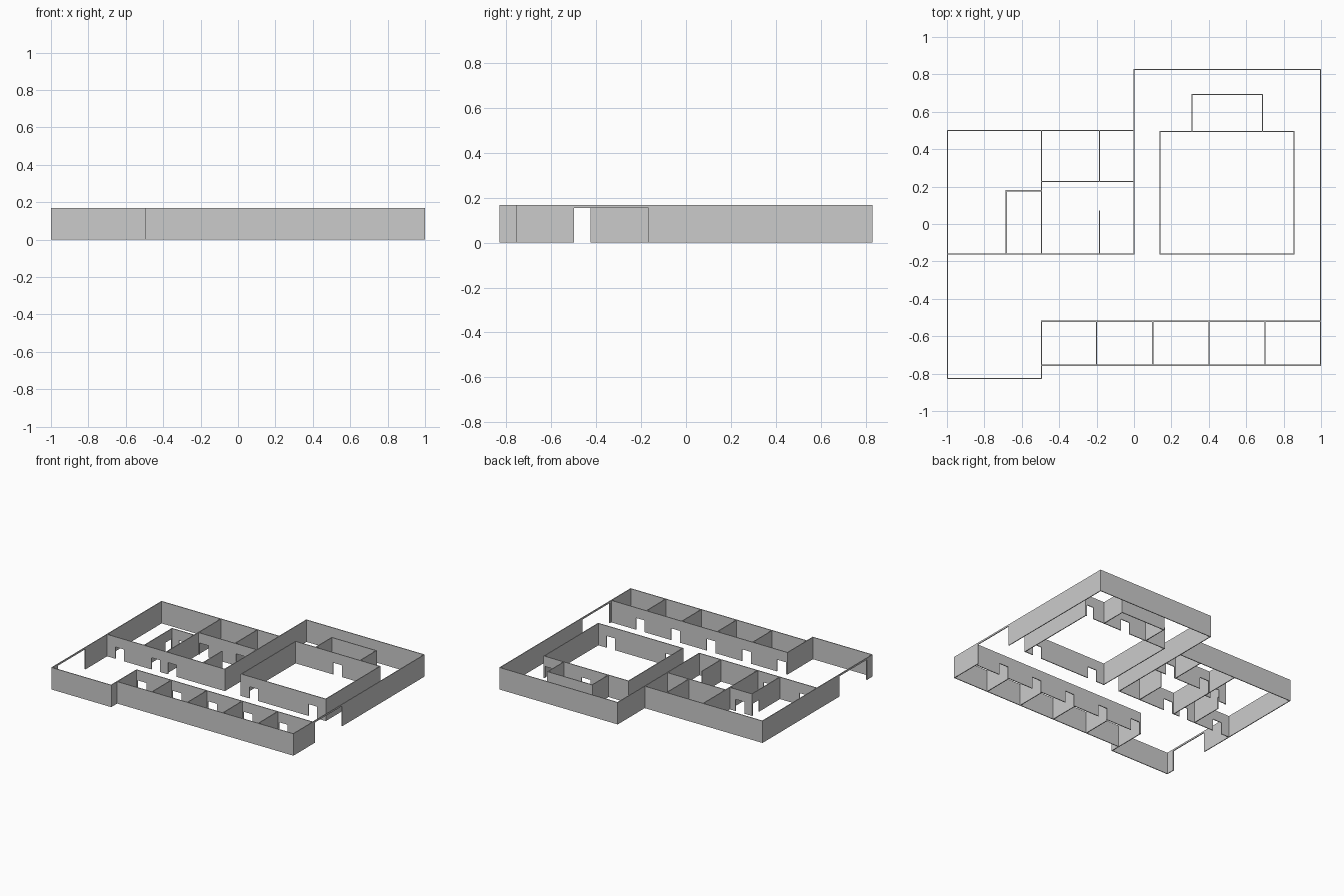
import bpy, bmesh
from mathutils import Vector

if "Cube" in bpy.data.objects:
    bpy.data.objects.remove(bpy.data.objects["Cube"])

H = 0.168      # wall height
T = 0.006      # wall thickness
DOOR = 0.09    # door height
GATE = 0.155   # wide opening height
E = 0.997      # outer wall centre line in x
B = 0.827      # outer wall centre line in y


def wall(name, start, end, openings=()):
    """Wall from start to end; openings are (low, high, height) along its axis."""
    a, b = Vector((*start, 0)), Vector((*end, 0))
    along_x = abs(b.x - a.x) > abs(b.y - a.y)
    k = 0 if along_x else 1
    lo, hi = sorted((a[k], b[k]))
    lo, hi = lo - T / 2, hi + T / 2
    fixed = a[1 - k]
    # elevation outline, notched along the floor by each opening
    outline = [(lo, 0)]
    for o0, o1, h in sorted(openings):
        outline += [(o0, 0), (o0, h), (o1, h), (o1, 0)]
    outline += [(hi, 0), (hi, H), (lo, H)]

    def place(u, z, off):
        return (u, fixed + off, z) if along_x else (fixed + off, u, z)

    bm = bmesh.new()
    face = bm.faces.new([bm.verts.new(place(u, z, -T / 2)) for u, z in outline])
    out = bmesh.ops.extrude_face_region(bm, geom=[face])
    moved = [g for g in out["geom"] if isinstance(g, bmesh.types.BMVert)]
    bmesh.ops.translate(bm, verts=moved, vec=(0, T, 0) if along_x else (T, 0, 0))
    bmesh.ops.recalc_face_normals(bm, faces=bm.faces)
    me = bpy.data.meshes.new(name)
    bm.to_mesh(me)
    bm.free()
    ob = bpy.data.objects.new(name, me)
    bpy.context.collection.objects.link(ob)
    return ob


def doors(*starts, w=0.075):
    return [(s, s + w, DOOR) for s in starts]


# outer shell
wall("outer_left", (-E, -B), (-E, 0.5), [(-0.76, -0.425, GATE)])
wall("outer_back_left", (-E, 0.5), (0, 0.5))
wall("middle_wall", (0, -0.16), (0, B))
wall("outer_back_right", (0, B), (E, B))
wall("outer_right", (E, -0.755), (E, B), [(-0.5, -0.168, GATE)])
wall("outer_front_right", (-0.495, -0.755), (E, -0.755))
wall("outer_front_step", (-0.495, -B), (-0.495, -0.52))
wall("outer_front_left", (-E, -B), (-0.495, -B))

# front row of small rooms
dividers = [-0.2, 0.1, 0.4, 0.7]
wall("front_row_corridor", (-0.495, -0.52), (E, -0.52),
     doors(*[d + 0.012 for d in [-0.495] + dividers]))
for i, d in enumerate(dividers):
    wall(f"front_row_divider_{i + 1}", (d, -0.755), (d, -0.52))

# left block rooms
wall("left_block_front", (-E, -0.16), (0, -0.16), doors(-0.925, -0.62, -0.48))
wall("left_block_partition", (-0.495, -0.16), (-0.495, 0.5))
wall("left_block_cross", (-0.495, 0.228), (0, 0.228), doors(-0.483, -0.173))
wall("left_block_back_divider", (-0.185, 0.228), (-0.185, 0.5))
wall("left_block_stub", (-0.185, -0.16), (-0.185, 0.07))
wall("closet_side", (-0.683, -0.16), (-0.683, 0.178), doors(0.095))
wall("closet_back", (-0.683, 0.178), (-0.495, 0.178), doors(-0.62))

# large hall on the right with its back annex
wall("hall_front", (0.14, -0.16), (0.855, -0.16), doors(0.21, 0.71))
wall("hall_back", (0.14, 0.495), (0.855, 0.495), doors(0.46) + doors(0.785, w=0.06))
for side, x, ax in (("left", 0.14, 0.31), ("right", 0.855, 0.687)):
    wall(f"hall_{side}", (x, -0.16), (x, 0.495))
    wall(f"annex_{side}", (ax, 0.495), (ax, 0.692))
wall("annex_back", (0.31, 0.692), (0.687, 0.692))
